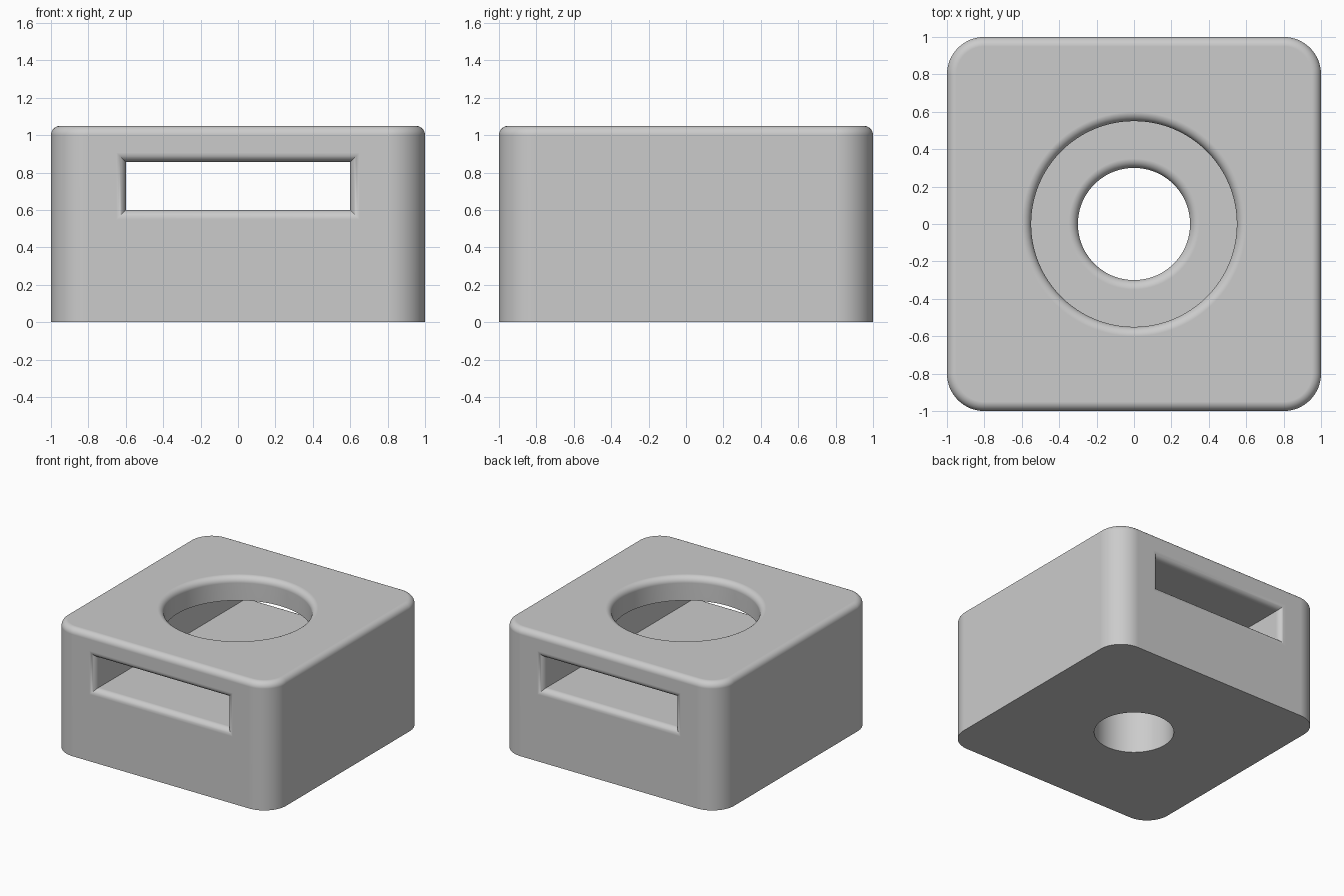
import bpy
import bmesh
from math import sin, cos, pi, radians

HEIGHT, FILLET, STEPS = 1.05, 0.05, 8
SLOT_HALF_WIDTH, SLOT_FLOOR, SLOT_ROOF = 0.6, 0.6, 0.857

cube = bpy.data.objects.get("Cube")
if cube:
    bpy.data.objects.remove(cube, do_unlink=True)

gray = bpy.data.materials.new("plain gray")
gray.use_nodes = True
gray.diffuse_color = (0.6, 0.6, 0.6, 1)
gray.node_tree.nodes["Principled BSDF"].inputs["Base Color"].default_value = (0.6, 0.6, 0.6, 1)


def loft(name, rings):
    """Skin a list of equal-length rings and cap both ends."""
    bm = bmesh.new()
    loops = [[bm.verts.new(p) for p in ring] for ring in rings]
    for a, b in zip(loops, loops[1:]):
        for i in range(len(a)):
            j = (i + 1) % len(a)
            bm.faces.new((a[i], a[j], b[j], b[i]))
    bm.faces.new(loops[0])
    bm.faces.new(loops[-1])
    bmesh.ops.recalc_face_normals(bm, faces=bm.faces)
    mesh = bpy.data.meshes.new(name)
    bm.to_mesh(mesh)
    bm.free()
    mesh.materials.append(gray)
    obj = bpy.data.objects.new(name, mesh)
    bpy.context.collection.objects.link(obj)
    return obj


def flare():
    """Quarter-round steps as (outward growth, distance below the surface)."""
    for k in range(STEPS + 1):
        t = k / STEPS * pi / 2
        yield FILLET * (1 - cos(t)), FILLET * (1 - sin(t))


def rounded_square(inset, z, half=1.0, radius=0.2, n=16):
    c = half - radius
    ring = []
    for q, (sx, sy) in enumerate(((1, 1), (-1, 1), (-1, -1), (1, -1))):
        for k in range(n + 1):
            a = (q + k / n) * pi / 2
            r = radius - inset
            ring.append((sx * c + r * cos(a), sy * c + r * sin(a), z))
    return ring


def circle(r, z, n=96):
    return [(r * cos(2 * pi * i / n), r * sin(2 * pi * i / n), z) for i in range(n)]


def slot_section(grow, y):
    x, lo, hi = SLOT_HALF_WIDTH + grow, SLOT_FLOOR - grow, SLOT_ROOF + grow
    return [(-x, y, lo), (x, y, lo), (x, y, hi), (-x, y, hi)]


# Block with rounded corners and a rounded top rim
body = loft("body", [rounded_square(0, 0)] +
            [rounded_square(g, HEIGHT - FILLET + FILLET - d) for g, d in flare()])

# Slot running front to back, flared at both mouths
mouth = [(g, 1 - d) for g, d in flare()] + [(FILLET, 1.2)]
slot = loft("slot_cutter", [slot_section(g, -y) for g, y in reversed(mouth)] +
            [slot_section(g, y) for g, y in mouth])

# Stepped bore: narrow hole below the slot floor, wide opening above
bore_profile = [(0.3, -0.2)]
bore_profile += [(0.3 + g, SLOT_FLOOR - d) for g, d in flare()]
bore_profile += [(0.35, 0.72), (0.55, 0.72)]
bore_profile += [(0.55 + g, HEIGHT - d) for g, d in flare()]
bore_profile += [(0.6, HEIGHT + 0.2)]
bore = loft("bore_cutter", [circle(r, z) for r, z in bore_profile])

# Cut the openings and keep the finished mesh
for cutter in (slot, bore):
    cutter.hide_render = True
    mod = body.modifiers.new(cutter.name, "BOOLEAN")
    mod.operation, mod.solver, mod.object = "DIFFERENCE", "EXACT", cutter
depsgraph = bpy.context.evaluated_depsgraph_get()
finished = bpy.data.meshes.new_from_object(body.evaluated_get(depsgraph))
body.modifiers.clear()
body.data = finished
for cutter in (slot, bore):
    bpy.data.objects.remove(cutter, do_unlink=True)

# Smooth rounds, crisp corners, flat large faces
bpy.ops.object.select_all(action="DESELECT")
body.select_set(True)
bpy.context.view_layer.objects.active = body
bpy.ops.object.shade_smooth_by_angle(angle=radians(30))
weighted = body.modifiers.new("flat_faces", "WEIGHTED_NORMAL")
weighted.keep_sharp = True
